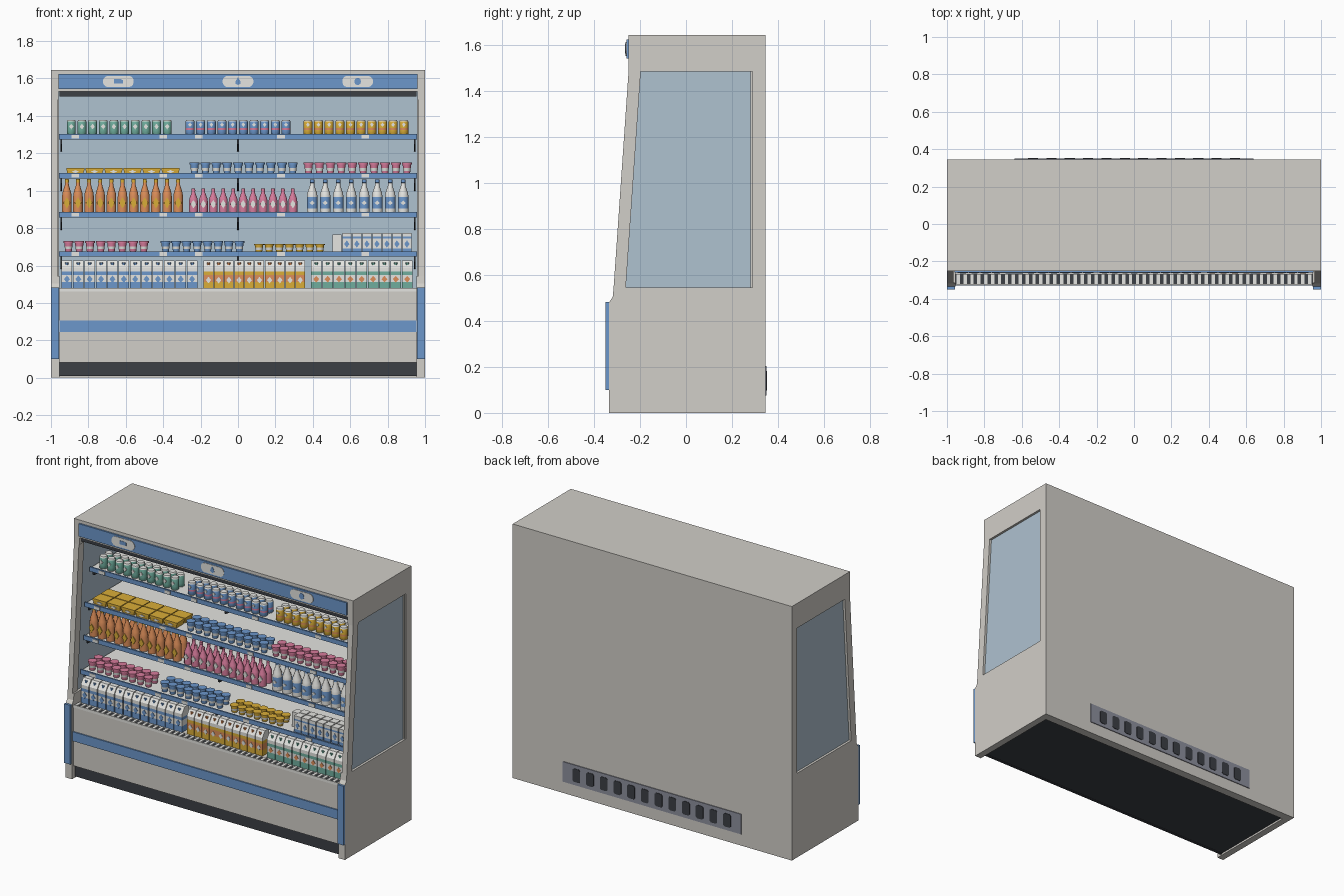
import bpy, bmesh, math

if "Cube" in bpy.data.objects:
    bpy.data.objects.remove(bpy.data.objects["Cube"])

COLOURS = {
    "warm_grey": (0.64, 0.62, 0.58), "blue": (0.15, 0.31, 0.60),
    "pale_glass": (0.43, 0.54, 0.63), "charcoal": (0.045, 0.05, 0.06),
    "teal": (0.16, 0.42, 0.34), "yellow": (0.70, 0.42, 0.04),
    "pink": (0.68, 0.20, 0.33), "orange": (0.72, 0.27, 0.10),
    "vent_grey": (0.27, 0.28, 0.34), "white": (0.78, 0.78, 0.75),
}
NAMES = list(COLOURS)
MATS = []
for n, c in COLOURS.items():
    m = bpy.data.materials.new(n)
    m.diffuse_color = (*c, 1)
    m.use_nodes = True
    m.node_tree.nodes["Principled BSDF"].inputs["Base Color"].default_value = m.diffuse_color
    MATS.append(m)


def finish(bm, name, smooth=False):
    bmesh.ops.recalc_face_normals(bm, faces=bm.faces)
    me = bpy.data.meshes.new(name)
    used = sorted({f.material_index for f in bm.faces})
    for f in bm.faces:
        f.material_index = used.index(f.material_index)
    bm.to_mesh(me)
    bm.free()
    for i in used:
        me.materials.append(MATS[i])
    ob = bpy.data.objects.new(name, me)
    bpy.context.collection.objects.link(ob)
    if smooth:
        bpy.ops.object.select_all(action='DESELECT')
        ob.select_set(True)
        bpy.context.view_layer.objects.active = ob
        bpy.ops.object.shade_smooth_by_angle(angle=math.radians(40))
    return ob


def add_prism(bm, pts, axis, lo, hi, col):
    """Extrude a 2D outline: axis 0 uses (y,z), axis 1 uses (x,z)."""
    def put(p, d):
        return bm.verts.new((d, p[0], p[1]) if axis == 0 else (p[0], d, p[1]))
    a, b = [put(p, lo) for p in pts], [put(p, hi) for p in pts]
    n = len(pts)
    fs = [bm.faces.new(a), bm.faces.new(b)]
    fs += [bm.faces.new((a[i], a[(i + 1) % n], b[(i + 1) % n], b[i])) for i in range(n)]
    for f in fs:
        f.material_index = NAMES.index(col)


def add_box(bm, x0, x1, y0, y1, z0, z1, col):
    add_prism(bm, [(x0, z0), (x1, z0), (x1, z1), (x0, z1)], 1, y0, y1, col)


def box(name, x0, x1, y0, y1, z0, z1, col):
    bm = bmesh.new()
    add_box(bm, x0, x1, y0, y1, z0, z1, col)
    return finish(bm, name)


def prism(name, pts, axis, lo, hi, col):
    bm = bmesh.new()
    add_prism(bm, pts, axis, lo, hi, col)
    return finish(bm, name)


def add_stack(bm, x, y, z, rings, sides):
    """Rings are (radius_x, radius_y, height, y_shift, colour of the band above)."""
    k = math.sqrt(2) if sides == 4 else 1
    loops = []
    for rx, ry, h, dy, _ in rings:
        loops.append([bm.verts.new((x + k * rx * math.cos(t), y + dy + k * ry * math.sin(t), z + h))
                      for t in [2 * math.pi * (i + .5) / sides for i in range(sides)]])
    for j in range(len(rings) - 1):
        for i in range(sides):
            n = (i + 1) % sides
            f = bm.faces.new((loops[j][i], loops[j][n], loops[j + 1][n], loops[j + 1][i]))
            f.material_index = NAMES.index(rings[j][4])
    for loop, r in ((loops[0], rings[0]), (loops[-1], rings[-1])):
        bm.faces.new(loop).material_index = NAMES.index(r[4])


def product_row(name, x0, x1, count, y, z, rings, sides=10, badge=None, rows=2, cap=None):
    """Fill x0..x1 with equal items; badge = (height, half width, half height, colour)."""
    bm = bmesh.new()
    pitch = (x1 - x0) / count
    ry = max(r[1] for r in rings)
    for row in range(rows):
        yy = y + ry + row * (2 * ry + 0.006)
        for i in range(count):
            x = x0 + pitch * (i + .5)
            add_stack(bm, x, yy, z, rings, sides)
            if badge and row == 0:
                h, w, t, col = badge
                add_prism(bm, [(x - w, z + h), (x, z + h - t), (x + w, z + h), (x, z + h + t)],
                          1, y - 0.002, y + 0.004, col)
            if cap:
                add_stack(bm, x, yy - ry * .45, z + cap[0],
                          [(.010, .010, 0, 0, cap[1]), (.010, .010, .016, 0, cap[1])], 8)
    return finish(bm, name, smooth=sides > 4)


def rnd(*bands):
    return [(r, r, h, 0, c) for r, h, c in bands]


def can(body, band):
    return rnd((.021, 0, "white"), (.025, .005, body), (.025, .026, band), (.025, .036, body),
               (.025, .072, "white"), (.021, .08, "white"))


def cup(body, h):
    return rnd((.017, 0, body), (.020, h * .3, "white"), (.022, h * .55, body),
               (.024, h * .85, "white"), (.028, h * .86, body), (.028, h, body))


def bottle(body, label, cap, h, r):
    return rnd((r, 0, body), (r, h * .14, label), (r, h * .48, body), (r * .9, h * .6, body),
               (r * .42, h * .82, body), (r * .38, h * .9, cap), (r * .42, h * .905, cap), (r * .4, h, cap))


def carton(low, mid, high, w, h):
    d = .032
    return [(w, d, 0, 0, low), (w, d, h * .25, 0, mid), (w, d, h * .5, 0, high), (w, d, h * .62, 0, "white"),
            (w, d, h * .76, 0, "white"), (w, d * .6, h, d * .4, "white")]


# ---- Cabinet shell ----
box("back_panel", -1, 1, .29, .345, 0, 1.645, "warm_grey")
box("header", -.965, .965, -.25, .29, 1.53, 1.645, "warm_grey")
box("air_outlet", -.955, .955, -.235, -.10, 1.503, 1.53, "charcoal")
box("inner_back_wall", -.96, .96, .275, .29, .47, 1.53, "pale_glass")
box("base_body", -.957, .957, -.32, .29, .082, .468, "warm_grey")
box("deck_lip", -.957, .957, -.325, -.318, .462, .48, "white")
box("kick_plate", -.957, .957, -.305, -.29, .008, .084, "charcoal")
box("underside", -.957, .957, -.29, .29, .012, .08, "charcoal")
box("base_stripe", -.957, .957, -.328, -.32, .245, .305, "blue")

for s, side in ((-1, "left"), (1, "right")):
    a, b = s * .955, s * 1.0
    prism(side + "_lower_panel", [(-.335, 0), (.29, 0), (.29, .545), (-.315, .545), (-.319, .505), (-.335, .48)],
          0, a, b, "warm_grey")
    prism(side + "_front_post", [(-.315, .545), (-.262, .545), (-.197, 1.485), (-.25, 1.485)],
          0, s * .965, b, "warm_grey")
    box(side + "_header_end", s * .96, b, -.25, .29, 1.485, 1.645, "warm_grey")
    prism(side + "_glass", [(-.275, .54), (.29, .54), (.29, 1.49), (-.21, 1.49)],
          0, s * .972, s * .985, "pale_glass")
    box(side + "_glass_trim", s * .965, s * .992, .28, .29, .545, 1.485, "warm_grey")
    box(side + "_bumper", s * .957, b, -.35, -.335, .10, .483, "blue")

# ---- Header sign with plain pill badges ----
box("header_sign", -.96, .96, -.26, -.25, 1.543, 1.625, "blue")
for i, cx in enumerate((-.64, 0, .64)):
    pill = [(cx + (.052 if math.cos(t) > 0 else -.052) + .031 * math.cos(t), 1.584 + .031 * math.sin(t))
            for t in [2 * math.pi * (k + .5) / 16 for k in range(16)]]
    prism("sign_badge", pill, 1, -.263, -.259, "white")
    if i == 0:
        icon = [(-.024, -.01), (.024, -.01), (.024, .008), (.012, .013), (-.024, .013)]
    elif i == 1:
        icon = [(-.015, -.01), (0, -.02), (.015, -.01), (.012, .003), (0, .023), (-.012, .003)]
    else:
        icon = [(.018 * math.cos(k * math.pi / 5), .02 * math.sin(k * math.pi / 5)) for k in range(10)]
    prism("badge_icon", [(cx + x, 1.584 + z) for x, z in icon], 1, -.265, -.262, "blue")

# ---- Intake grille along the deck front ----
bm = bmesh.new()
add_box(bm, -.955, .955, -.318, -.268, .466, .47, "charcoal")
for i in range(52):
    x = -.94 + i * 1.88 / 51
    add_box(bm, x - .009, x + .009, -.318, -.268, .469, .477, "white")
finish(bm, "intake_grille")

# ---- Rear vent ----
box("rear_vent_plate", -.64, .64, .344, .35, .075, .205, "vent_grey")
bm = bmesh.new()
for i in range(12):
    x, c = -.54 + i * 1.08 / 11, .009
    w, z0, z1 = .027, .097, .183
    add_prism(bm, [(x - w + c, z0), (x + w - c, z0), (x + w, z0 + c), (x + w, z1 - c),
                   (x + w - c, z1), (x - w + c, z1), (x - w, z1 - c), (x - w, z0 + c)],
              1, .348, .353, "charcoal")
finish(bm, "rear_vent_slots")

# ---- Shelves with price rails, tags and brackets ----
SHELVES = [(1.298, -.14), (1.088, -.19), (.88, -.205), (.67, -.235)]
for z, y in SHELVES:
    box("shelf", -.955, .955, y, .28, z - .014, z, "white")
    box("price_rail", -.958, .958, y - .01, y, z - .023, z + .006, "blue")
    bm = bmesh.new()
    for x in (-.87, -.40, -.21, .23, .68):
        add_box(bm, x - .021, x + .021, y - .013, y - .009, z - .018, z + .001, "white")
    finish(bm, "price_tags")
    bm = bmesh.new()
    for x in (-.945, 0, .945):
        add_prism(bm, [(y + .01, z - .014), (.28, z - .014), (.28, z - .09), (y + .01, z - .05)],
                  0, x - .005, x + .005, "charcoal")
    finish(bm, "shelf_brackets")

# ---- Top shelf: cans ----
z, y = SHELVES[0][0], SHELVES[0][1] + .012
product_row("teal_cans", -.92, -.35, 10, y, z, can("teal", "teal"), badge=(.045, .012, .015, "white"))
product_row("blue_cans", -.285, .285, 10, y, z, can("blue", "pink"), badge=(.055, .01, .012, "white"))
product_row("yellow_cans", .345, .915, 10, y, z, can("yellow", "orange"), badge=(.055, .01, .012, "white"))

# ---- Second shelf: tubs and cups ----
z, y = SHELVES[1][0], SHELVES[1][1] + .012
tub = [(.043, .035, 0, 0, "yellow"), (.045, .037, .02, 0, "yellow"),
       (.048, .039, .021, 0, "yellow"), (.048, .039, .034, 0, "yellow")]
product_row("yellow_tubs", -.92, -.31, 6, y, z, tub, 4, badge=(.014, .02, .008, "white"))
product_row("blue_cups", -.262, .322, 10, y, z, cup("blue", .062))
product_row("pink_cups", .348, .932, 10, y, z, cup("pink", .062))

# ---- Third shelf: bottles ----
z, y = SHELVES[2][0], SHELVES[2][1] + .012
product_row("orange_bottles", -.945, -.29, 11, y, z, bottle("orange", "orange", "yellow", .182, .027),
            badge=(.055, .018, .03, "yellow"))
product_row("pink_bottles", -.265, .32, 11, y, z, bottle("pink", "pink", "pink", .132, .025),
            badge=(.048, .016, .022, "white"))
product_row("milk_bottles", .362, .918, 8, y, z, bottle("white", "blue", "blue", .18, .030),
            badge=(.055, .014, .012, "white"))

# ---- Fourth shelf: cups and small cartons ----
z, y = SHELVES[3][0], SHELVES[3][1] + .012
product_row("pink_small_cups", -.935, -.475, 8, y, z, cup("pink", .06))
product_row("blue_small_cups", -.415, .035, 8, y, z, cup("blue", .06))
product_row("yellow_small_cups", .085, .465, 7, y, z, cup("yellow", .046))
product_row("small_cartons", .555, .93, 7, y, z,
            [(.024, .024, 0, 0, "blue"), (.024, .024, .02, 0, "white"), (.024, .024, .075, 0, "blue"),
             (.024, .024, .085, 0, "white"), (.024, .024, .105, 0, "white")], 4, badge=(.045, .014, .02, "blue"))
product_row("spare_small_carton", .505, .555, 1, y + .055, z,
            [(.024, .024, 0, 0, "white"), (.024, .024, .095, 0, "white")], 4, rows=1)

# ---- Deck: tall cartons ----
z, y = .472, -.262
product_row("blue_cartons", -.945, -.215, 12, y, z, carton("blue", "white", "blue", .028, .155), 4,
            badge=(.055, .016, .02, "blue"), cap=(.128, "blue"))
product_row("orange_cartons", -.185, .36, 10, y, z, carton("yellow", "orange", "yellow", .0255, .155), 4,
            badge=(.05, .014, .018, "white"), cap=(.128, "orange"))
product_row("teal_cartons", .388, .935, 9, y, z, carton("teal", "white", "teal", .0285, .155), 4,
            badge=(.055, .016, .018, "orange"), cap=(.128, "teal"))
